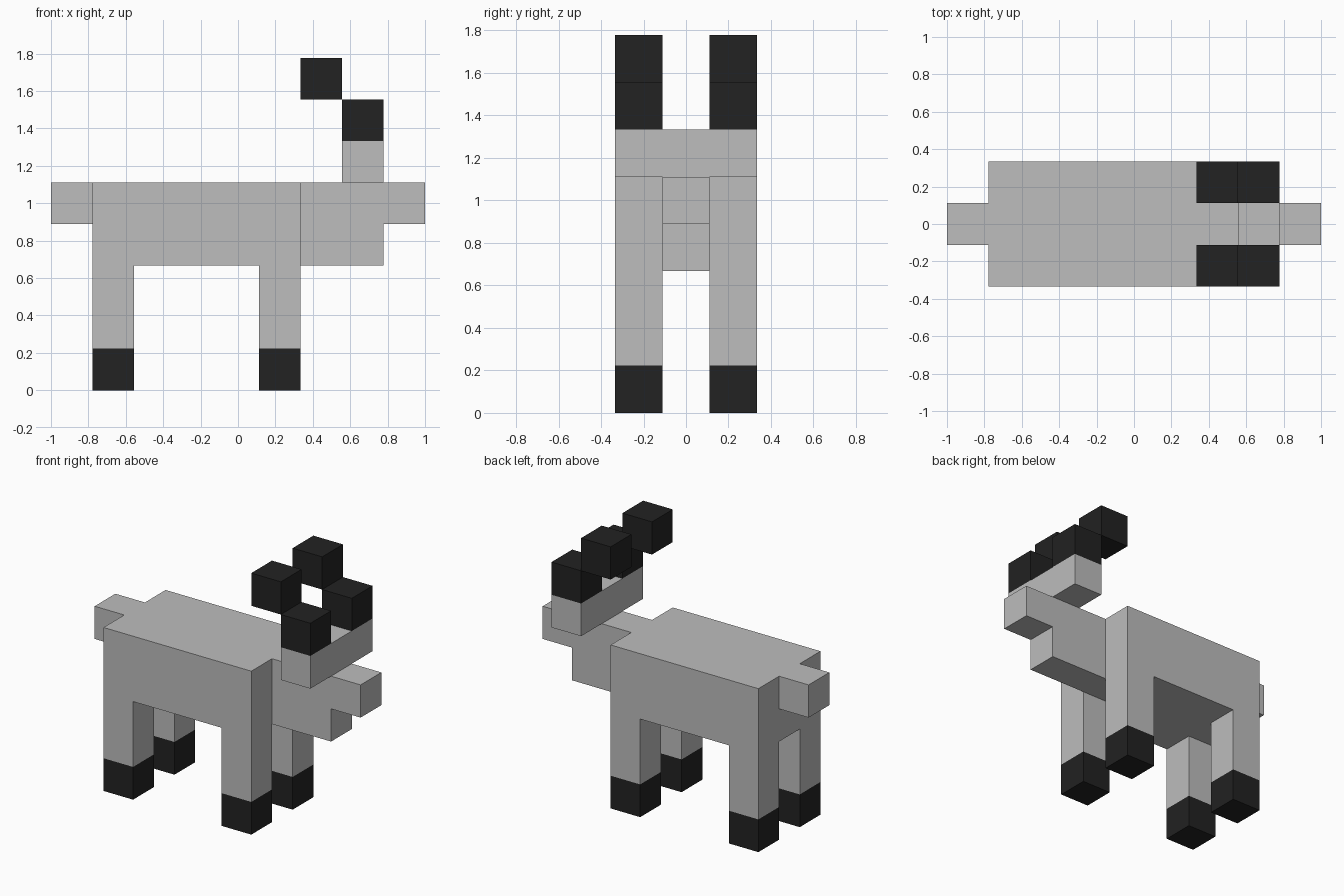
import bpy
import bmesh
from mathutils import Vector

if "Cube" in bpy.data.objects:
    bpy.data.objects.remove(bpy.data.objects["Cube"])

U = 2 / 9  # one block; the model is 9 blocks long


def material(name, value):
    m = bpy.data.materials.new(name)
    m.diffuse_color = (value, value, value, 1)
    m.use_nodes = True
    m.node_tree.nodes["Principled BSDF"].inputs["Base Color"].default_value = m.diffuse_color
    return m


GREY = material("grey_coat", 0.51)
BLACK = material("black_horn", 0.016)


def box(name, x, y, z, mat):
    """Box from (min, max) block ranges; x counts from the tail, y from the centre, z from the ground."""
    lo = Vector((x[0] - 4.5, y[0], z[0])) * U
    hi = Vector((x[1] - 4.5, y[1], z[1])) * U
    bm = bmesh.new()
    bmesh.ops.create_cube(bm, size=1)
    for v in bm.verts:
        v.co = (lo + hi) / 2 + v.co * (hi - lo)
    mesh = bpy.data.meshes.new(name)
    bm.to_mesh(mesh)
    bm.free()
    mesh.materials.append(mat)
    obj = bpy.data.objects.new(name, mesh)
    bpy.context.collection.objects.link(obj)
    return obj


WIDE, MID = (-1.5, 1.5), (-0.5, 0.5)

# Trunk, tail, head
box("body", (1, 6), WIDE, (3, 5), GREY)
box("tail", (0, 1), MID, (4, 5), GREY)
box("head", (6, 8), MID, (3, 5), GREY)
box("snout", (8, 9), MID, (4, 5), GREY)
box("horn_base", (7, 8), WIDE, (5, 6), GREY)

# Paired parts on each side
for side, y in (("right", (-1.5, -0.5)), ("left", (0.5, 1.5))):
    for end, x in (("back", 1), ("front", 5)):
        box(f"{end}_{side}_leg", (x, x + 1), y, (1, 3), GREY)
        box(f"{end}_{side}_hoof", (x, x + 1), y, (0, 1), BLACK)
    box(f"{side}_horn_lower", (7, 8), y, (6, 7), BLACK)
    box(f"{side}_horn_tip", (6, 7), y, (7, 8), BLACK)
